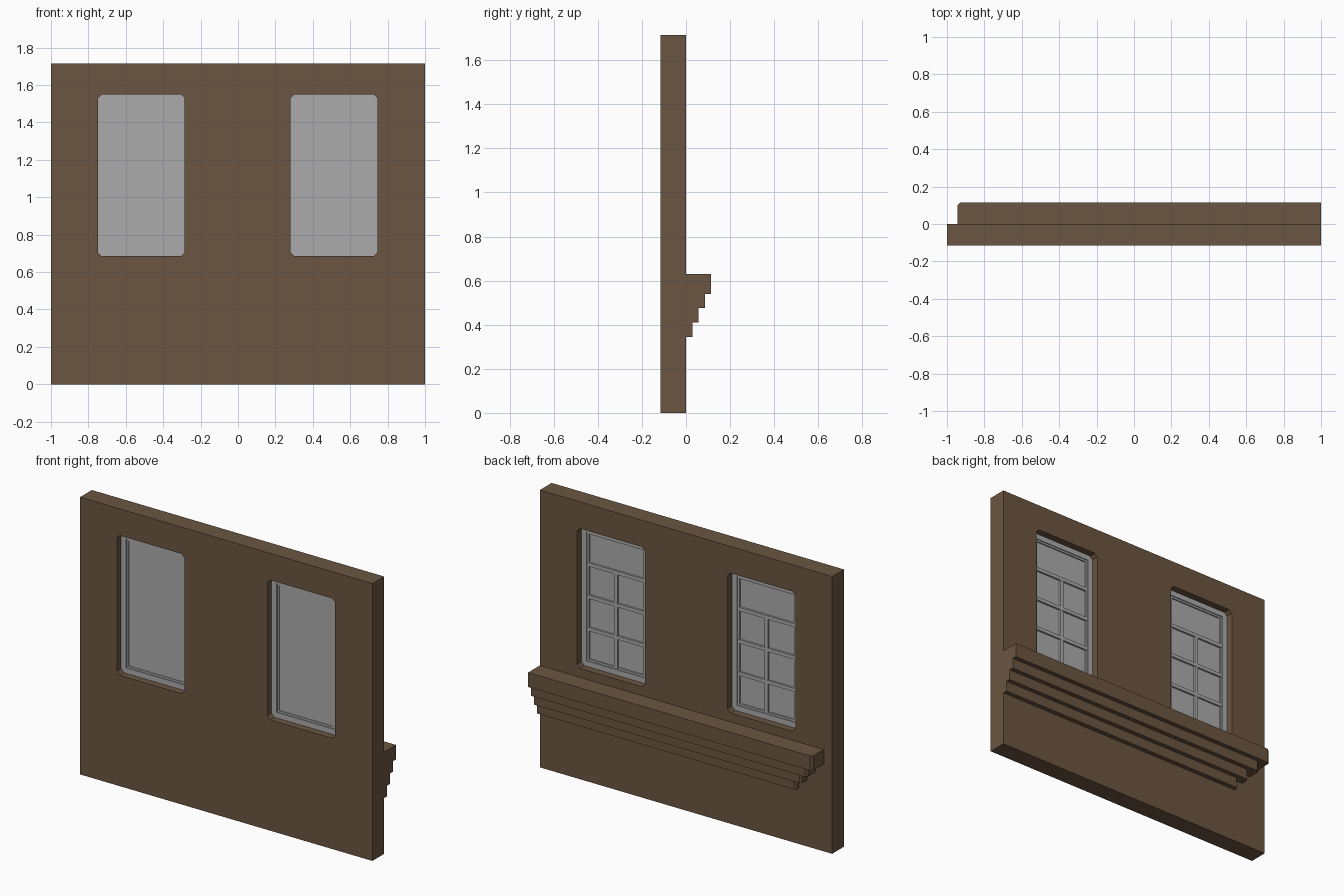
import bpy, math

if "Cube" in bpy.data.objects:
    bpy.data.objects.remove(bpy.data.objects["Cube"])


def material(name, rgb):
    m = bpy.data.materials.new(name)
    m.diffuse_color = (*rgb, 1)
    m.use_nodes = True
    m.node_tree.nodes["Principled BSDF"].inputs["Base Color"].default_value = m.diffuse_color
    return m


brown = material("brown_wall", (0.147, 0.093, 0.052))
grey = material("grey_window", (0.41, 0.41, 0.41))


def rect(x0, x1, z0, z1, c=0.0):
    """Rectangle outline, with chamfered corners when c > 0."""
    if c == 0:
        return [(x0, z0), (x1, z0), (x1, z1), (x0, z1)]
    return [(x0 + c, z0), (x1 - c, z0), (x1, z0 + c), (x1, z1 - c),
            (x1 - c, z1), (x0 + c, z1), (x0, z1 - c), (x0, z0 + c)]


def prism(name, loops, lo, hi, mat, upright=True):
    """Extrude outlines (extra loops are holes) from lo to hi along y, or along z if not upright."""
    cu = bpy.data.curves.new(name + "_outline", 'CURVE')
    cu.dimensions = '2D'
    cu.fill_mode = 'BOTH'
    cu.extrude = (hi - lo) / 2
    for pts in loops:
        sp = cu.splines.new('POLY')
        sp.points.add(len(pts) - 1)
        for p, (a, b) in zip(sp.points, pts):
            p.co = (a, b, 0, 1)
        sp.use_cyclic_u = True
    tmp = bpy.data.objects.new(name + "_outline", cu)
    bpy.context.collection.objects.link(tmp)
    dg = bpy.context.evaluated_depsgraph_get()
    me = bpy.data.meshes.new_from_object(tmp.evaluated_get(dg))
    bpy.data.objects.remove(tmp)
    bpy.data.curves.remove(cu)
    me.name = name
    me.shade_flat()
    me.materials.clear()
    me.materials.append(mat)
    ob = bpy.data.objects.new(name, me)
    bpy.context.collection.objects.link(ob)
    mid = (lo + hi) / 2
    if upright:
        ob.rotation_euler.x = math.pi / 2
        ob.location.y = mid
    else:
        ob.location.z = mid
    return ob


CENTRES = {"left": -0.517, "right": 0.513}
HALF, BOTTOM, TOP = 0.232, 0.685, 1.55


def window_rect(cx, inset, c=0.0):
    return rect(cx - HALF + inset, cx + HALF - inset, BOTTOM + inset, TOP - inset, c)


# Wall with two chamfered window openings
prism("wall", [rect(-1, 1, 0, 1.715)] + [window_rect(cx, 0, 0.02) for cx in CENTRES.values()],
      -0.115, 0, brown)

# Windows: outer frame, inner sash, pane, glazing bars on the back
for side, cx in CENTRES.items():
    prism(side + "_frame", [window_rect(cx, 0, 0.02), window_rect(cx, 0.034)], -0.072, -0.044, grey)
    prism(side + "_sash", [window_rect(cx, 0.034), window_rect(cx, 0.046)], -0.066, -0.05, grey)
    prism(side + "_pane", [window_rect(cx, 0.04)], -0.062, -0.058, grey)
    for i, z in enumerate((0.917, 1.117, 1.317)):
        prism(f"{side}_cross_bar_{i}", [rect(cx - HALF + 0.04, cx + HALF - 0.04, z - 0.011, z + 0.011)],
              -0.058, -0.046, grey)
    prism(side + "_upright_bar", [rect(cx - 0.012, cx + 0.012, BOTTOM + 0.04, 1.317)],
          -0.058, -0.047, grey)

# Stepped ledge on the back: flush at the right end, stepping in at the left
levels = [0.345, 0.41, 0.475, 0.54, 0.63]
for i in range(4):
    depth = 0.0283 * (i + 1) + 0.001
    end = -0.943 + 0.057 * (3 - i)
    c = 0.013
    prism(f"ledge_step_{i}", [[(end, 0), (1, 0), (1, depth), (end + c, depth), (end, depth - c)]],
          levels[i], levels[i + 1], brown, upright=False)
